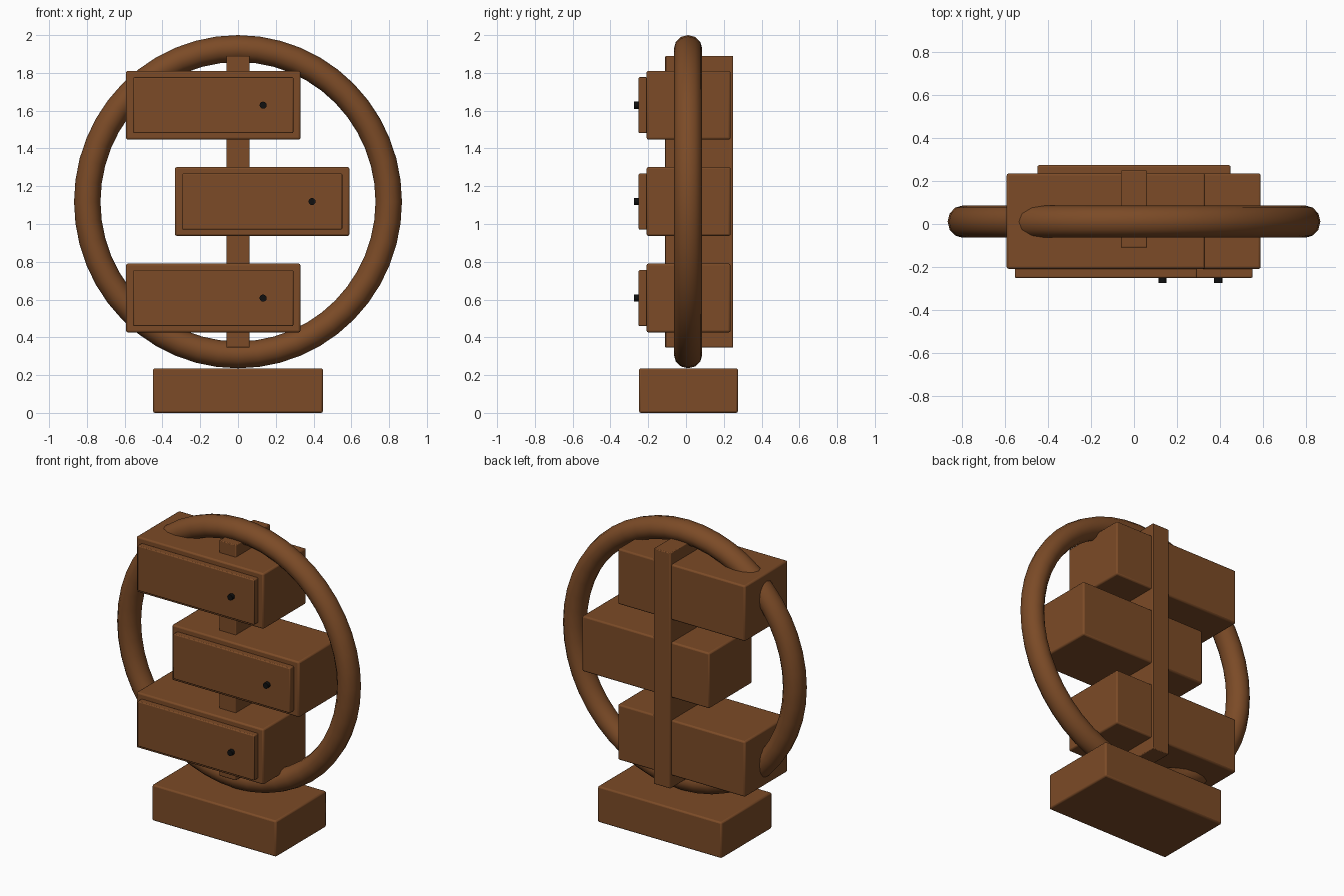
import bpy
import math

cube = bpy.data.objects.get("Cube")
if cube:
    bpy.data.objects.remove(cube, do_unlink=True)


def material(name, colour):
    m = bpy.data.materials.new(name)
    m.use_nodes = True
    m.diffuse_color = colour
    m.node_tree.nodes["Principled BSDF"].inputs["Base Color"].default_value = colour
    return m


wood = material("brown wood", (0.2, 0.07, 0.02, 1))
black = material("black knob", (0.005, 0.005, 0.005, 1))


def box(name, x, y, z, bevel=0.01):
    """Bevelled box from (min, max) ranges on each axis."""
    ranges = (x, y, z)
    bpy.ops.mesh.primitive_cube_add(size=1, location=[(a + b) / 2 for a, b in ranges])
    ob = bpy.context.object
    ob.name = name
    ob.scale = [b - a for a, b in ranges]
    bpy.ops.object.transform_apply(location=False, rotation=False, scale=True)
    mod = ob.modifiers.new("Soft edges", "BEVEL")
    mod.width = bevel
    mod.segments = 2
    ob.data.materials.append(wood)
    bpy.ops.object.shade_smooth_by_angle(angle=math.radians(30))
    return ob


# Base block and upright post
box("base", (-0.45, 0.45), (-0.249, 0.275), (0, 0.236))
box("post", (-0.061, 0.061), (-0.11, 0.249), (0.345, 1.89), 0.005)

# Round frame standing on the base
bpy.ops.mesh.primitive_torus_add(major_radius=0.798, minor_radius=0.07,
                                 major_segments=48, minor_segments=12,
                                 location=(0, 0.011, 1.118),
                                 rotation=(math.pi / 2, 0, 0))
ring = bpy.context.object
ring.name = "ring_frame"
ring.scale = (1, 1.016, 1.07)
ring.data.materials.append(wood)
bpy.ops.object.shade_smooth()

# Three staggered drawers, each with a front panel and a knob
for label, cx, cz in (("lower", -0.131, 0.608), ("middle", 0.128, 1.119),
                      ("upper", -0.131, 1.629)):
    box(label + "_drawer_box", (cx - 0.462, cx + 0.462), (-0.209, 0.236),
        (cz - 0.182, cz + 0.182))
    box(label + "_drawer_front", (cx - 0.424, cx + 0.424), (-0.251, -0.205),
        (cz - 0.148, cz + 0.148), 0.006)
    bpy.ops.mesh.primitive_cylinder_add(vertices=12, radius=0.019, depth=0.025,
                                        location=(cx + 0.264, -0.2625, cz),
                                        rotation=(math.pi / 2, 0, 0))
    knob = bpy.context.object
    knob.name = label + "_knob"
    knob.data.materials.append(black)
    bpy.ops.object.shade_smooth_by_angle(angle=math.radians(40))
